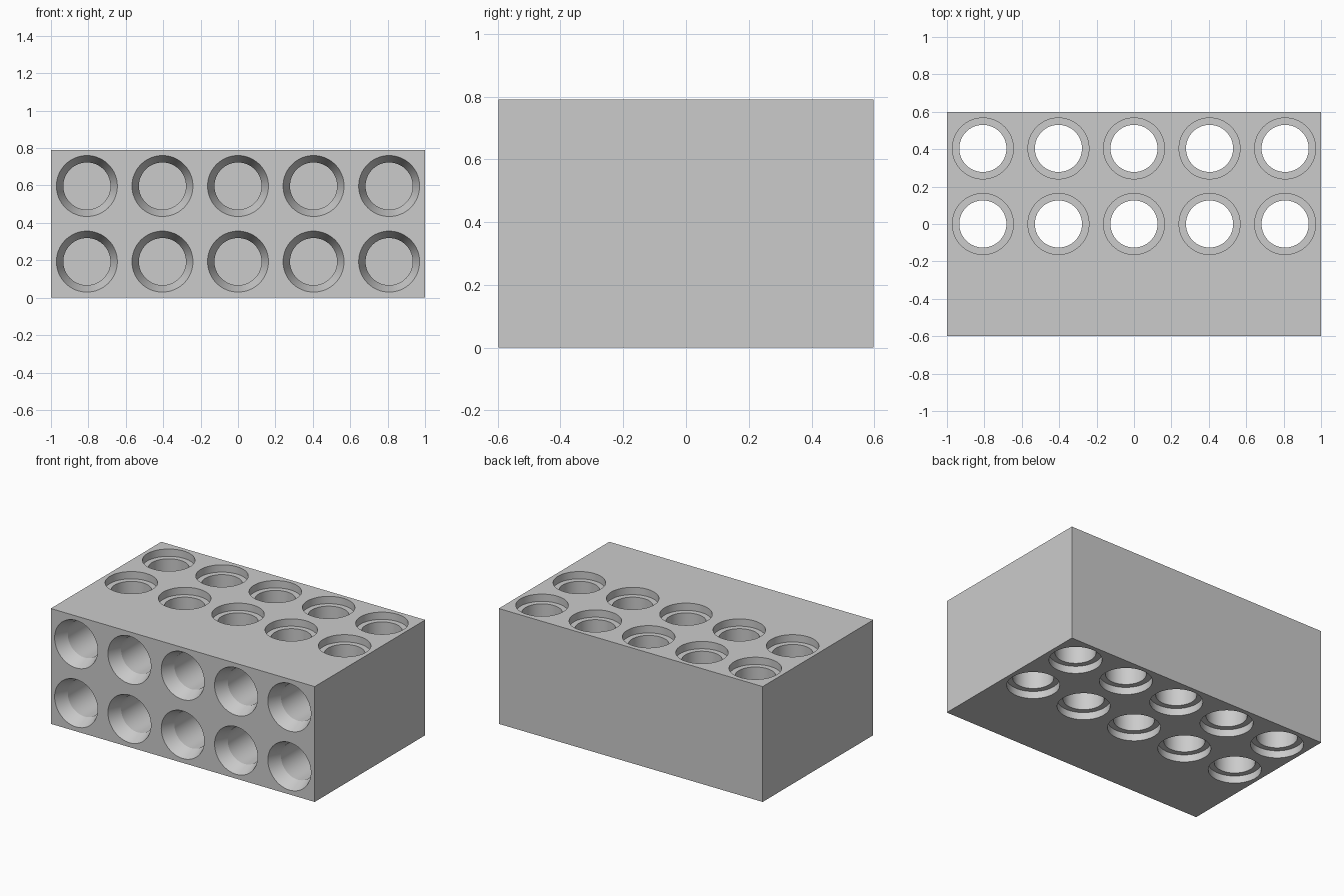
import bpy, bmesh, math

cube = bpy.data.objects.get("Cube")
if cube:
    bpy.data.objects.remove(cube, do_unlink=True)

PITCH = 0.404
WIDTH, DEPTH, HEIGHT = 2.0, 1.196, 0.79
BORE, RIM = 0.126, 0.163
STEP = 0.05
SIDES = 64

grey = bpy.data.materials.new("light grey")
grey.use_nodes = True
colour = (0.6, 0.6, 0.6, 1)
grey.diffuse_color = colour
grey.node_tree.nodes["Principled BSDF"].inputs["Base Color"].default_value = colour


def lathe(bm, profile, place):
    """Closed solid of revolution from (radius, height) pairs, moved by place()."""
    rings = []
    for r, h in profile:
        ring = []
        for i in range(SIDES):
            a = math.tau * i / SIDES
            ring.append(bm.verts.new(place(r * math.cos(a), r * math.sin(a), h)))
        rings.append(ring)
    for low, high in zip(rings, rings[1:]):
        for i in range(SIDES):
            j = (i + 1) % SIDES
            bm.faces.new((low[i], low[j], high[j], high[i]))
    bm.faces.new(rings[0][::-1])
    bm.faces.new(rings[-1])


def make_object(name, bm):
    bmesh.ops.recalc_face_normals(bm, faces=bm.faces)
    mesh = bpy.data.meshes.new(name)
    bm.to_mesh(mesh)
    bm.free()
    mesh.materials.append(grey)
    obj = bpy.data.objects.new(name, mesh)
    bpy.context.collection.objects.link(obj)
    return obj


# Solid block
bm = bmesh.new()
bmesh.ops.create_cube(bm, size=1)
for v in bm.verts:
    v.co.x *= WIDTH
    v.co.y *= DEPTH
    v.co.z = (v.co.z + 0.5) * HEIGHT
block = make_object("block", bm)

# Upright through holes, stepped at both ends
through = [(RIM, -STEP), (RIM, STEP), (BORE, STEP),
           (BORE, HEIGHT - STEP), (RIM, HEIGHT - STEP), (RIM, HEIGHT + STEP)]
# Blind front holes with a tapered mouth
blind = [(RIM, -STEP), (RIM, 0), (BORE, 0.09), (BORE, PITCH)]

bm = bmesh.new()
for column in range(-2, 3):
    x = column * PITCH
    for y in (0, PITCH):
        lathe(bm, through, lambda u, v, h: (x + u, y + v, h))
    for side in (-0.5, 0.5):
        z = HEIGHT / 2 + side * PITCH
        lathe(bm, blind, lambda u, v, h: (x + u, h - DEPTH / 2, z + v))
cutter = make_object("hole_cutter", bm)
cutter.hide_render = True

# Cut the holes and keep their edges crisp
cut = block.modifiers.new("holes", "BOOLEAN")
cut.operation = "DIFFERENCE"
cut.solver = "EXACT"
cut.object = cutter
bpy.context.view_layer.objects.active = block
block.select_set(True)
bpy.ops.object.modifier_apply(modifier=cut.name)
bpy.data.objects.remove(cutter, do_unlink=True)
bpy.ops.object.shade_smooth_by_angle(angle=math.radians(15))
